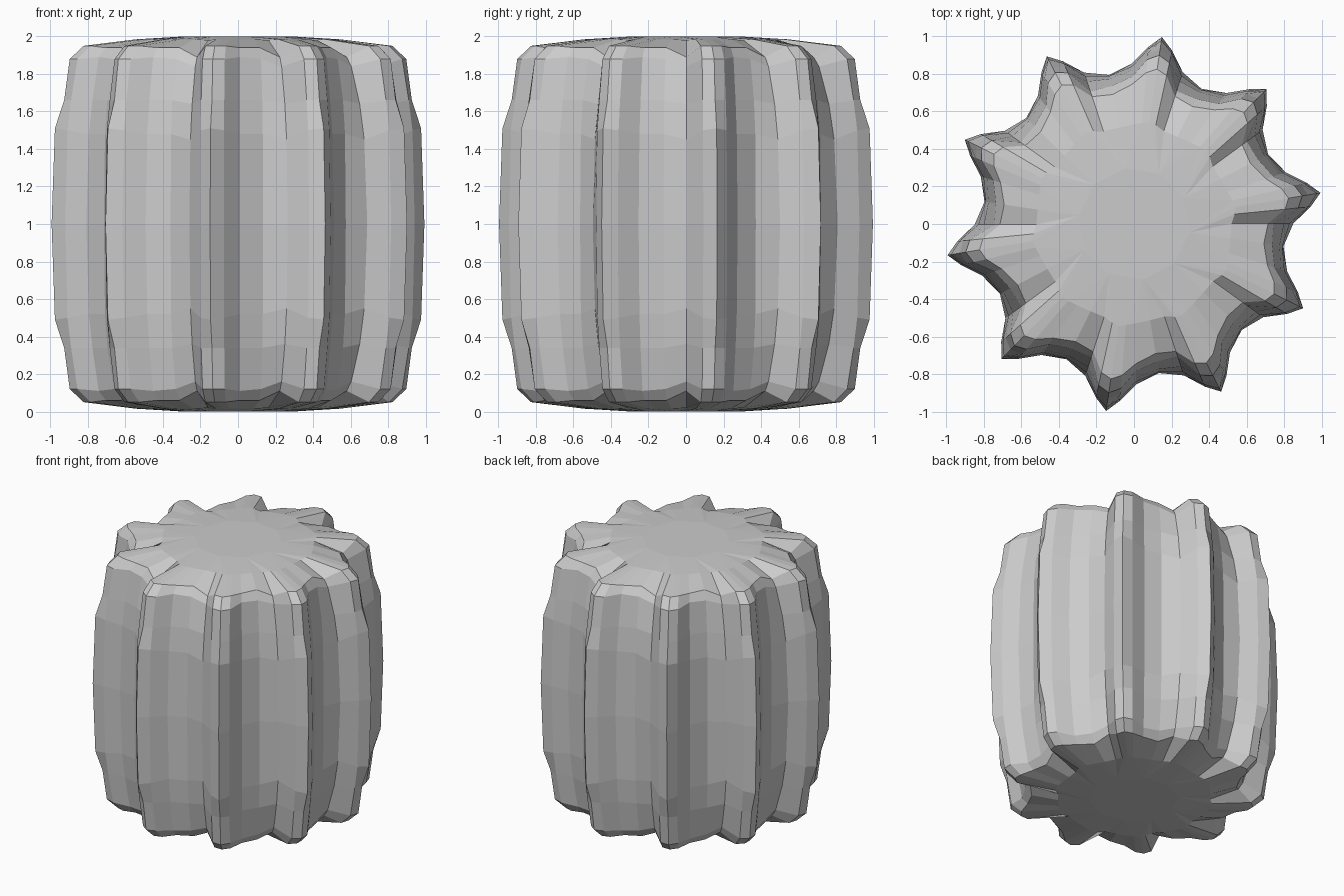
import bpy, bmesh, math

if "Cube" in bpy.data.objects:
    bpy.data.objects.remove(bpy.data.objects["Cube"])

RIDGES = 10
START = math.radians(9.5)

# Each column: angle from the ridge tip, then (radius, height above/below middle)
tip    = [(1.008, 0), (0.99, .51), (0.94, .66), (0.91, .88), (0.835, .95), (0.55, .985)]
side   = [(0.947, 0), (0.935, .50), (0.915, .66), (0.88, .88), (0.81, .95), (0.54, .985)]
flank  = [(0.855, 0), (0.84, .48), (0.82, .66), (0.785, .89), (0.745, .94), (0.53, .985)]
valley = [(0.806, 0), (0.80, .48), (0.785, .66), (0.745, .88), (0.70, .94), (0.52, .985)]
notch  = [(0.85, 0), (0.83, .45), (0.80, .64), (0.745, .84), (0.715, .89), (0.52, .98)]
columns = [(0, tip), (3.9, side), (9.3, flank), (18, valley), (26.7, notch), (32.1, side)]

bm = bmesh.new()
rows = []
levels = [(i, -1) for i in range(5, 0, -1)] + [(i, 1) for i in range(6)]

# Ridged barrel rings, bottom to top
for i, sign in levels:
    ring = []
    for k in range(RIDGES):
        for deg, profile in columns:
            a = START + math.radians(36 * k + deg)
            r, h = profile[i]
            ring.append(bm.verts.new((r * math.cos(a), r * math.sin(a), 1 + sign * h)))
    rows.append(ring)

n = len(rows[0])
for low, high in zip(rows, rows[1:]):
    for j in range(n):
        q = (j + 1) % n
        bm.faces.new((low[j], low[q], high[q], high[j]))

# Broad, gently domed end caps made of a few large facets
step = n // RIDGES
for ring, z, sign in ((rows[0], 0.0, -1), (rows[-1], 2.0, 1)):
    hub = []
    for k in range(RIDGES):
        a = START + math.radians(36 * k + 18)
        hub.append(bm.verts.new((0.3 * math.cos(a), 0.3 * math.sin(a), z)))
    for k in range(RIDGES):
        nxt = (k + 1) % RIDGES
        for j in range(step):
            o, p = ring[k * step + j], ring[(k * step + j + 1) % n]
            near = hub[k - 1] if j < 1 else hub[k]
            bm.faces.new((o, p, near))
        bm.faces.new((ring[k * step + 1], hub[k], hub[k - 1]))
    bm.faces.new(hub)

bmesh.ops.recalc_face_normals(bm, faces=bm.faces)
# Slightly wavy ends blend: keep the overall height at exactly 2
mesh = bpy.data.meshes.new("ridged_barrel")
bm.to_mesh(mesh)
bm.free()
bpy.context.collection.objects.link(bpy.data.objects.new("ridged_barrel", mesh))
